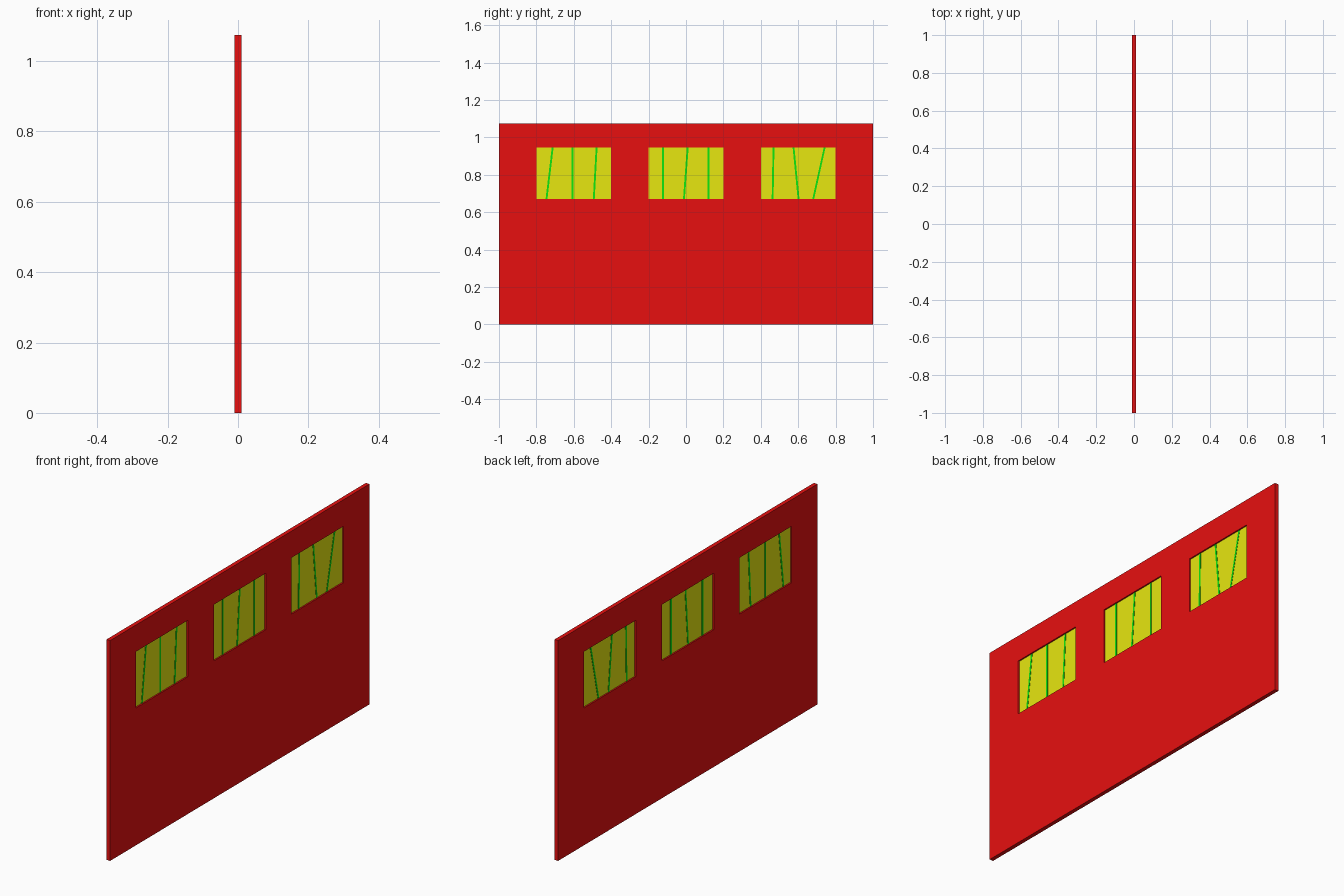
import bpy, bmesh

if "Cube" in bpy.data.objects:
    bpy.data.objects.remove(bpy.data.objects["Cube"])

def material(name, color):
    m = bpy.data.materials.new(name)
    m.diffuse_color = (*color, 1)
    m.use_nodes = True
    m.node_tree.nodes["Principled BSDF"].inputs["Base Color"].default_value = m.diffuse_color
    return m

red = material("red_paint", (0.8, 0.005, 0.005))
yellow = material("yellow_glass", (0.8, 0.8, 0.005))
green = material("green_streak", (0.005, 0.8, 0.005))

def sheet(name, quads, thickness, mat):
    """Flat quads of (y, z) points on x = 0, thickened evenly to both sides."""
    bm = bmesh.new()
    for quad in quads:
        bm.faces.new([bm.verts.new((0, y, z)) for y, z in quad])
    bmesh.ops.remove_doubles(bm, verts=bm.verts, dist=1e-5)
    mesh = bpy.data.meshes.new(name)
    bm.to_mesh(mesh)
    bm.free()
    mesh.materials.append(mat)
    ob = bpy.data.objects.new(name, mesh)
    bpy.context.collection.objects.link(ob)
    mod = ob.modifiers.new("thickness", 'SOLIDIFY')
    mod.thickness = thickness
    mod.offset = 0

def rect(y0, y1, z0, z1):
    return [(y0, z0), (y1, z0), (y1, z1), (y0, z1)]

# Wall panel: a grid of cells with the window cells left out
ys = [-1, -0.8, -0.4, -0.2, 0.2, 0.4, 0.8, 1]
zs = [0, 0.67, 0.945, 1.075]
cells = [rect(ys[i], ys[i + 1], zs[j], zs[j + 1])
         for i in range(7) for j in range(3) if not (j == 1 and i % 2)]
sheet("wall_panel", cells, 0.02, red)

# Window panes with leaning streaks: (bottom y, top y)
streaks = [
    [(-0.746, -0.713), (-0.606, -0.606), (-0.493, -0.478)],
    [(-0.122, -0.122), (-0.011, 0.009), (0.121, 0.121)],
    [(0.463, 0.468), (0.602, 0.575), (0.680, 0.741)],
]
w = 0.005
for k, lines in enumerate(streaks):
    n = 2 * k + 1
    sheet(f"window_pane_{k + 1}", [rect(ys[n], ys[n + 1], zs[1], zs[2])], 0.006, yellow)
    sheet(f"window_streaks_{k + 1}",
          [[(b - w, zs[1]), (b + w, zs[1]), (t + w, zs[2]), (t - w, zs[2])] for b, t in lines],
          0.009, green)
